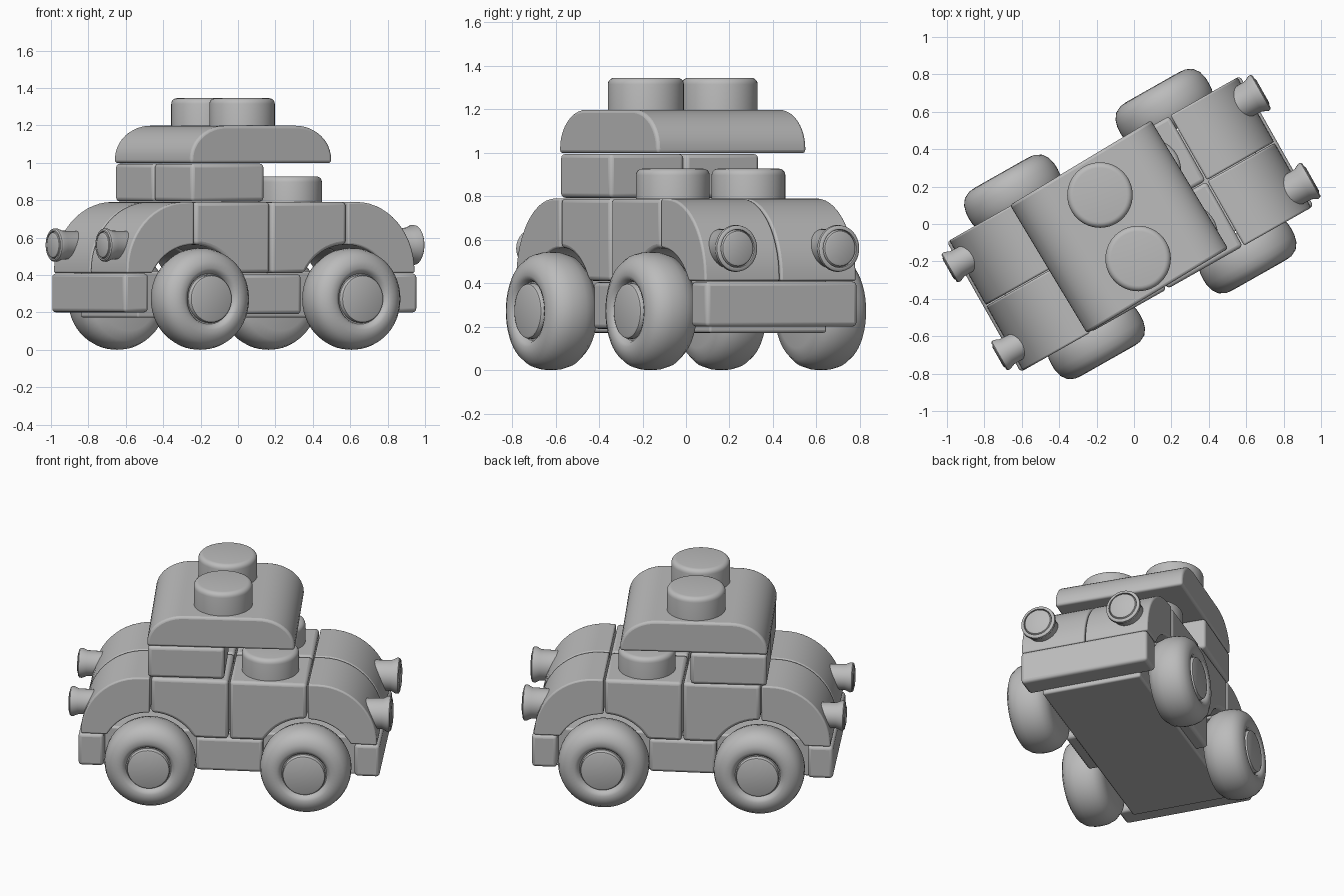
import bpy, bmesh, math
from mathutils import Matrix

if "Cube" in bpy.data.objects:
    bpy.data.objects.remove(bpy.data.objects["Cube"])

grey = bpy.data.materials.new("plain grey")
grey.diffuse_color = (0.5, 0.5, 0.5, 1)
grey.use_nodes = True
grey.node_tree.nodes["Principled BSDF"].inputs["Base Color"].default_value = grey.diffuse_color

# The car stands turned on its base; the cabin and roof sit slightly askew
BODY = Matrix.Translation((-0.02, 0, 0)) @ Matrix.Rotation(math.radians(29.5), 4, 'Z')
ROOF = Matrix.Translation((-0.08, -0.015, 0)) @ Matrix.Rotation(math.radians(31), 4, 'Z')


def finish(name, bm, frame, bevel=0.0):
    bmesh.ops.recalc_face_normals(bm, faces=bm.faces)
    me = bpy.data.meshes.new(name)
    bm.to_mesh(me)
    bm.free()
    ob = bpy.data.objects.new(name, me)
    bpy.context.collection.objects.link(ob)
    me.materials.append(grey)
    ob.matrix_world = frame
    if bevel:
        mod = ob.modifiers.new("rounded edges", 'BEVEL')
        mod.width = bevel
        mod.segments = 3
        mod.limit_method = 'ANGLE'
        mod.angle_limit = math.radians(35)
    bpy.ops.object.select_all(action='DESELECT')
    ob.select_set(True)
    bpy.context.view_layer.objects.active = ob
    bpy.ops.object.shade_smooth_by_angle(angle=math.radians(40))
    return ob


def slab(name, profile, y0, y1, frame, bevel=0.02):
    """Side profile (x, z) extruded across the width."""
    bm = bmesh.new()
    face = bm.faces.new([bm.verts.new((x, y0, z)) for x, z in profile])
    ext = bmesh.ops.extrude_face_region(bm, geom=[face])
    for v in ext["geom"]:
        if isinstance(v, bmesh.types.BMVert):
            v.co.y = y1
    return finish(name, bm, frame, bevel)


def box(name, x0, x1, y0, y1, z0, z1, frame, bevel=0.02):
    return slab(name, [(x0, z0), (x1, z0), (x1, z1), (x0, z1)], y0, y1, frame, bevel)


def lathe(name, profile, centre, axis, frame, n=40):
    """Profile (radius, height) spun about a signed axis such as '+Y'."""
    bm = bmesh.new()
    s = 1 if axis[0] == '+' else -1
    rings = []
    for r, h in profile:
        ring = []
        for i in range(n):
            a = 2 * math.pi * i / n
            p, q, h2 = r * math.cos(a), r * math.sin(a), s * h
            co = {'X': (h2, p, q), 'Y': (p, h2, q), 'Z': (p, q, h2)}[axis[1]]
            ring.append(bm.verts.new([c + d for c, d in zip(centre, co)]))
        rings.append(ring)
    for a, b in zip(rings, rings[1:]):
        for i in range(n):
            j = (i + 1) % n
            bm.faces.new((a[i], a[j], b[j], b[i]))
    bm.faces.new(rings[0])
    bm.faces.new(rings[-1])
    return finish(name, bm, frame)


def arc(cx, cz, rx, rz, a0, a1, n):
    return [(cx + rx * math.cos(math.radians(a0 + (a1 - a0) * i / n)),
             cz + rz * math.sin(math.radians(a0 + (a1 - a0) * i / n))) for i in range(n + 1)]


def stud(name, x, y, z0, z1, r, frame):
    h, b = z1 - z0, 0.03
    prof = [(r, -0.02), (r, h - b)] + arc(r - b, h - b, b, b, 20, 90, 4)
    return lathe(name, prof, (x, y, z0), '+Z', frame, 48)


# Side profiles of the quarter bricks, each with half a wheel arch
WX, WZ, AR = 0.465, 0.272, 0.29
lo = math.degrees(math.asin((0.41 - WZ) / AR))
inner = [(0.004, 0.41)] + arc(WX, WZ, AR, AR, 180 - lo, 90, 10) + [(WX, 0.79), (0.004, 0.79)]
outer = [(WX + 0.008, 0.79)] + arc(0.53, 0.42, 0.355, 0.37, 90, 0, 14) + [(0.885, 0.41)] \
    + arc(WX + 0.008, WZ, AR, AR, lo, 90, 10)

tyre = [(0.17, -0.13), (0.225, -0.117), (0.257, -0.08), (0.27, -0.035), (0.272, 0.0),
        (0.27, 0.035), (0.26, 0.073), (0.237, 0.105), (0.2, 0.124), (0.165, 0.128),
        (0.145, 0.118), (0.135, 0.098)]
hub = [(0.128, 0.05), (0.128, 0.116), (0.124, 0.124), (0.114, 0.128)]

for sx, end in ((1, "front"), (-1, "rear")):
    for sy, side in ((1, "left"), (-1, "right")):
        tag = end + "_" + side
        # Body bricks
        slab("body_brick_" + tag, [(sx * x, z) for x, z in inner], sy * 0.003, sy * 0.4, BODY)
        slab("curved_fender_" + tag, [(sx * x, z) for x, z in outer], sy * 0.003, sy * 0.4, BODY)
        # Wheels
        ax = '+Y' if sy > 0 else '-Y'
        lathe("tyre_" + tag, tyre, (sx * WX, sy * 0.45, WZ), ax, BODY, 48)
        lathe("hub_" + tag, hub, (sx * WX, sy * 0.45, WZ), ax, BODY)
        # Lamps, larger at the front
        k = 1.0 if sx > 0 else 0.83
        lamp = [(0.088 * k, -0.2), (0.093 * k, -0.05), (0.108 * k, -0.02), (0.106 * k, -0.006),
                (0.098 * k, 0), (0.088 * k, 0), (0.086 * k, -0.01), (0.08 * k, 0.002), (0.07 * k, 0.006)]
        lathe("lamp_" + tag, lamp, (sx * 0.96, sy * 0.27, 0.56), '+X' if sx > 0 else '-X', BODY)
    # Bumpers
    box("bumper_" + end, sx * 0.75, sx * 0.9, -0.4, 0.4, 0.2, 0.408, BODY)

# Chassis
box("chassis", -0.77, 0.77, -0.31, 0.31, 0.172, 0.42, BODY, 0.012)
box("sill", -0.2, 0.2, -0.38, 0.38, 0.19, 0.405, BODY)

for sy, side in ((1, "left"), (-1, "right")):
    # Bonnet studs, cabin bricks and roof studs
    stud("bonnet_stud_" + side, 0.23, sy * 0.2, 0.79, 0.927, 0.17, BODY)
    box("cabin_brick_" + side, -0.435, 0.02, sy * 0.003, sy * 0.4, 0.793, 0.995, ROOF)
    stud("roof_stud_" + side, 0, sy * 0.198, 1.195, 1.345, 0.175, ROOF)

# Roof with rounded ends
roof = [(-0.44, 0.998), (0.44, 0.998)] + arc(0.22, 1.02, 0.22, 0.178, 0, 90, 12) \
    + arc(-0.22, 1.02, 0.22, 0.178, 90, 180, 12)
slab("roof", roof, -0.4, 0.4, ROOF, 0.015)
